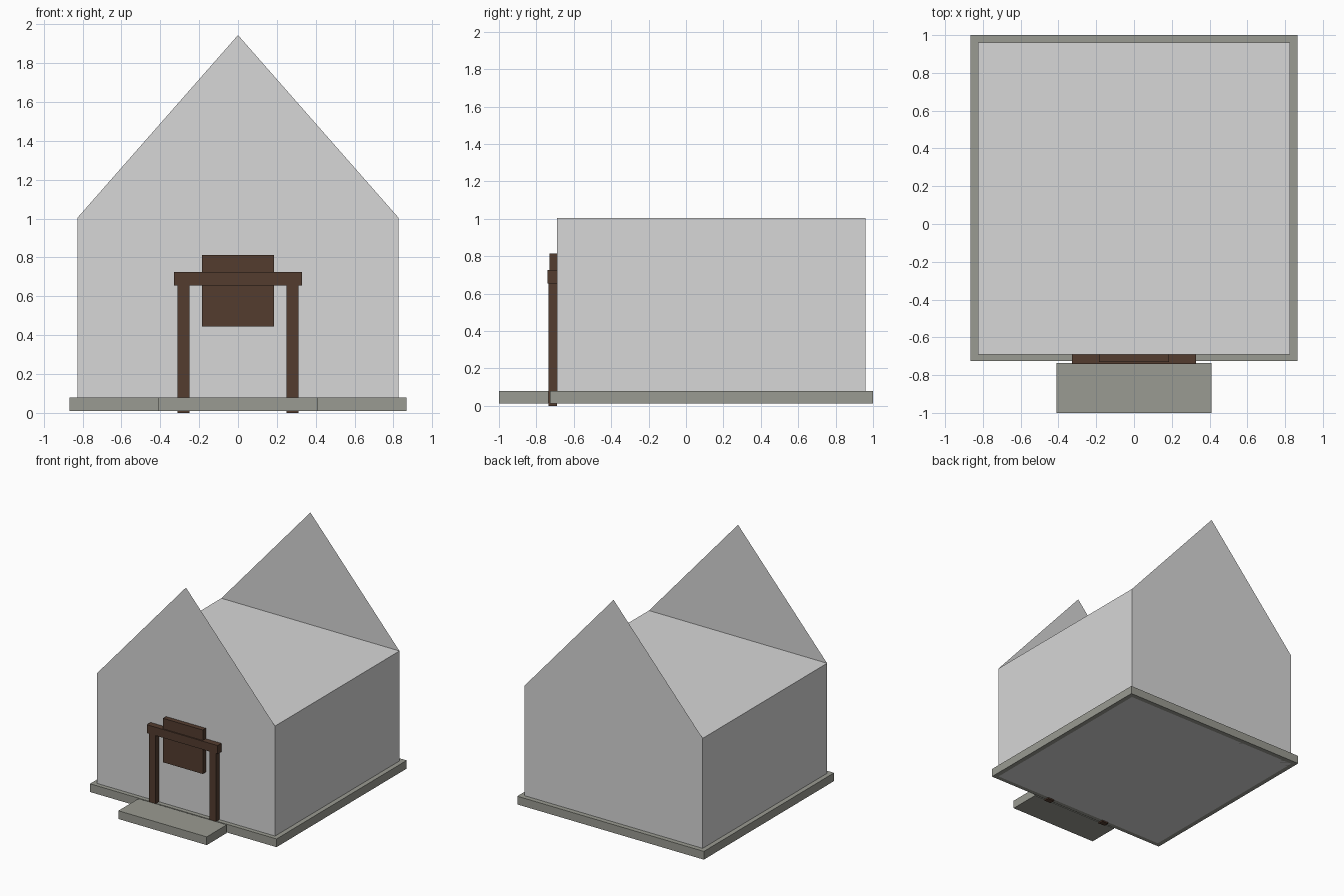
import bpy, bmesh

if "Cube" in bpy.data.objects:
    bpy.data.objects.remove(bpy.data.objects["Cube"])

def material(name, rgb):
    m = bpy.data.materials.new(name)
    lin = [((c / 255 + 0.055) / 1.055) ** 2.4 for c in rgb]
    m.diffuse_color = (*lin, 1)
    m.use_nodes = True
    m.node_tree.nodes["Principled BSDF"].inputs["Base Color"].default_value = m.diffuse_color
    return m

plaster = material("light_grey_plaster", (215, 215, 215))
stone = material("grey_stone", (154, 155, 146))
wood = material("dark_brown_wood", (83, 60, 47))

def finish(name, bm, mat):
    me = bpy.data.meshes.new(name)
    bm.to_mesh(me)
    bm.free()
    me.materials.append(mat)
    ob = bpy.data.objects.new(name, me)
    bpy.context.collection.objects.link(ob)
    return ob

def box(name, x, y, z, mat):
    """Box from (min, max) ranges on each axis."""
    bm = bmesh.new()
    bmesh.ops.create_cube(bm, size=1)
    for v in bm.verts:
        v.co = [r[0] if c < 0 else r[1] for c, r in zip(v.co, (x, y, z))]
    return finish(name, bm, mat)

W, FRONT, BACK, EAVE, APEX = 0.827, -0.69, 0.96, 1.003, 1.944
BASE = 0.011

# Main body with a flat top, reaching down to the underside of the base
box("walls", (-W, W), (FRONT, BACK), (BASE, EAVE), plaster)

# Paper-thin gables standing flush with the front and back walls
for name, y, s in (("front_gable", FRONT, 1), ("back_gable", BACK, -1)):
    bm = bmesh.new()
    pts = [(-W * s, y, EAVE), (W * s, y, EAVE), (0, y, APEX)]
    bm.faces.new([bm.verts.new(p) for p in pts])
    finish(name, bm, plaster)

# Stone base and doorstep
box("foundation", (-0.866, 0.866), (-0.726, 1.0), (BASE, 0.08), stone)
box("doorstep", (-0.41, 0.41), (-1.0, -0.735), (BASE, 0.08), stone)

# Timber door frame
for side, x in (("left", (-0.311, -0.25)), ("right", (0.25, 0.311))):
    box(side + "_door_post", x, (-0.735, FRONT), (0, 0.66), wood)
box("door_lintel", (-0.329, 0.329), (-0.74, FRONT), (0.655, 0.725), wood)
box("door_panel", (-0.184, 0.184), (-0.73, FRONT), (0.444, 0.813), wood)
